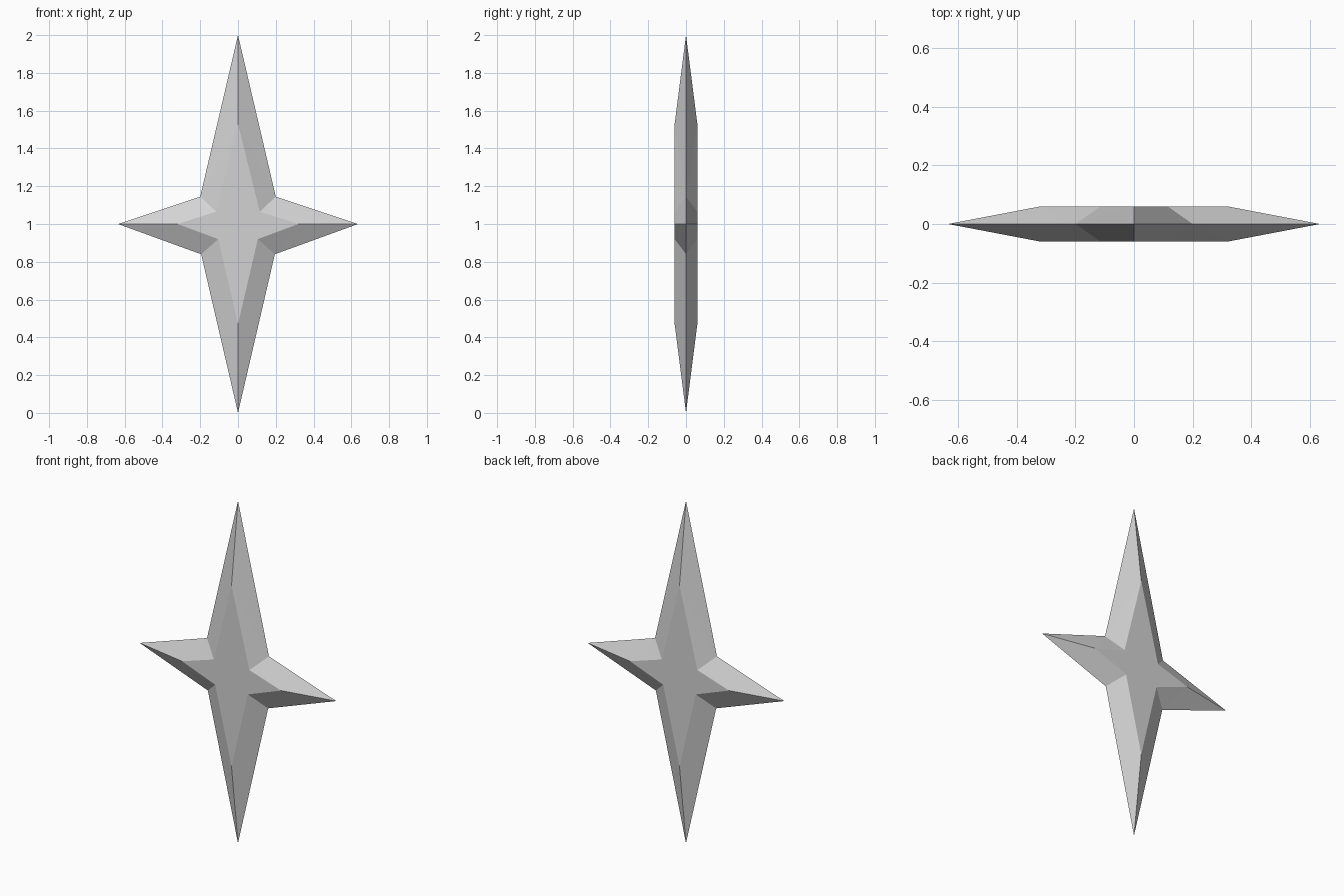
import bpy
import bmesh

if "Cube" in bpy.data.objects:
    bpy.data.objects.remove(bpy.data.objects["Cube"])

# One flat colour for the whole star
grey = bpy.data.materials.new("light grey")
grey.diffuse_color = (0.65, 0.65, 0.65, 1.0)
grey.use_nodes = True
grey.node_tree.nodes["Principled BSDF"].inputs["Base Color"].default_value = grey.diffuse_color

HALF_DEPTH = 0.06

# Four-pointed outlines in x, z: thin outer edge and raised flat centre
outer = [(0, 2.0), (0.2, 1.145), (0.635, 1.0), (0.195, 0.84),
         (0, 0.0), (-0.195, 0.84), (-0.635, 1.0), (-0.2, 1.145)]
inner = [(0, 1.53), (0.115, 1.065), (0.32, 1.0), (0.105, 0.92),
         (0, 0.47), (-0.105, 0.92), (-0.32, 1.0), (-0.115, 1.065)]


def ring(bm, outline, y):
    return [bm.verts.new((x, y, z)) for x, z in outline]


bm = bmesh.new()
rim = ring(bm, outer, 0)
n = len(rim)
for y in (-HALF_DEPTH, HALF_DEPTH):
    plate = ring(bm, inner, y)
    # Flat star face
    bm.faces.new(plate)
    # Bevelled faces running out to the sharp rim
    for i in range(n):
        j = (i + 1) % n
        bm.faces.new((rim[i], rim[j], plate[j], plate[i]))

# Split slightly bent quads and the concave plates into clean triangles
bmesh.ops.triangulate(bm, faces=bm.faces[:])
bmesh.ops.recalc_face_normals(bm, faces=bm.faces[:])

mesh = bpy.data.meshes.new("four_pointed_star")
bm.to_mesh(mesh)
bm.free()
mesh.materials.append(grey)
star = bpy.data.objects.new("four_pointed_star", mesh)
bpy.context.collection.objects.link(star)
